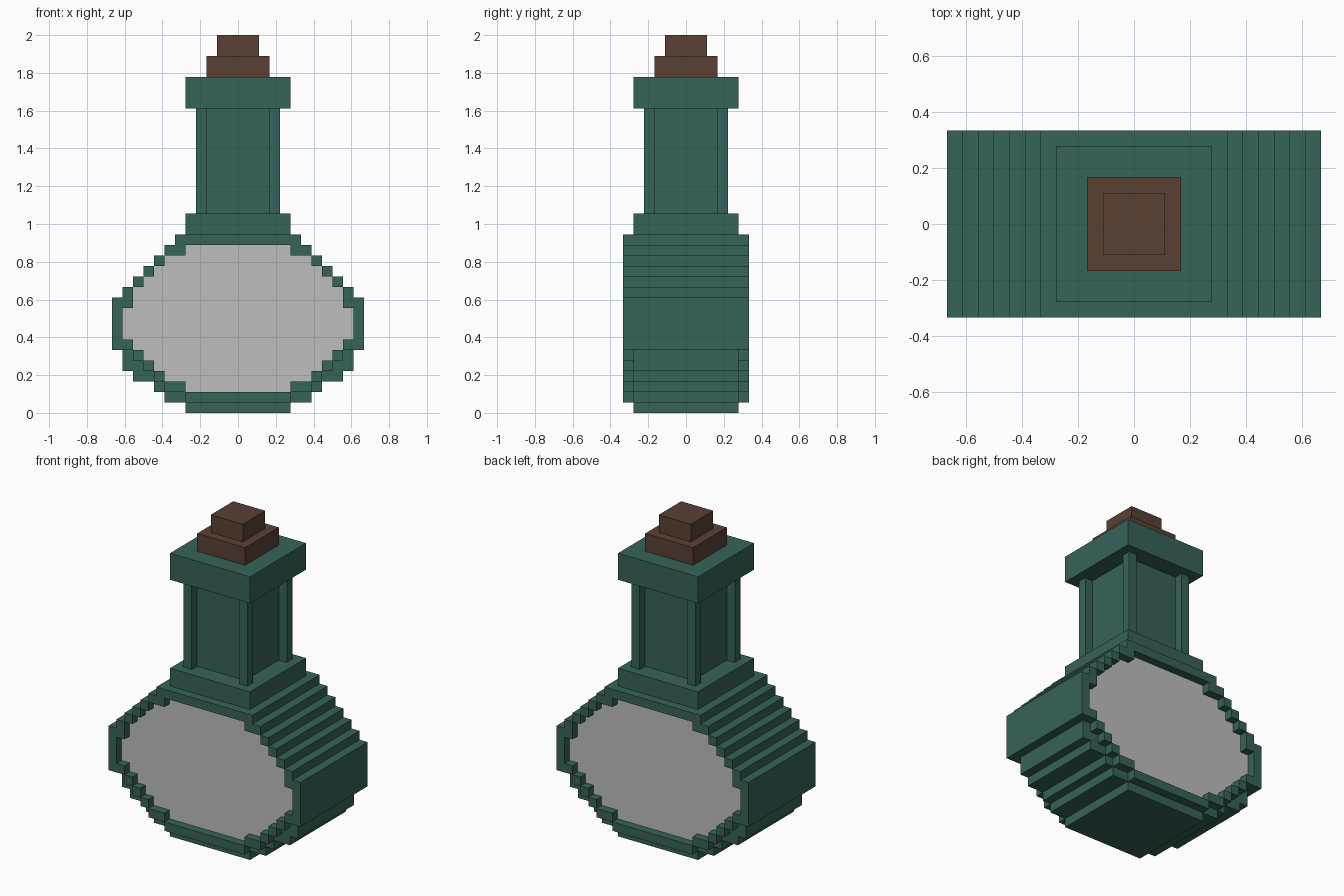
import bpy, bmesh
from mathutils import Vector

U = 2 / 36  # one block step

cube = bpy.data.objects.get("Cube")
if cube:
    bpy.data.objects.remove(cube, do_unlink=True)


def material(name, rgb):
    m = bpy.data.materials.new(name)
    m.use_nodes = True
    m.diffuse_color = (*rgb, 1)
    bsdf = next(n for n in m.node_tree.nodes if n.type == 'BSDF_PRINCIPLED')
    bsdf.inputs["Base Color"].default_value = (*rgb, 1)
    return m


GREEN = material("bottle green", (0.037, 0.125, 0.098))
BROWN = material("cork brown", (0.102, 0.051, 0.034))
GREY = material("pale grey", (0.515, 0.515, 0.515))


def finish(name, bm, mat):
    bmesh.ops.recalc_face_normals(bm, faces=bm.faces)
    me = bpy.data.meshes.new(name)
    bm.to_mesh(me)
    bm.free()
    me.materials.append(mat)
    ob = bpy.data.objects.new(name, me)
    bpy.context.collection.objects.link(ob)
    return ob


def box(name, mat, half, z0, z1, cx=0, cy=0):
    """Square block given in block steps."""
    bm = bmesh.new()
    bmesh.ops.create_cube(bm, size=1)
    for v in bm.verts:
        v.co = Vector((cx + v.co.x * 2 * half, cy + v.co.y * 2 * half,
                       z0 + (v.co.z + 0.5) * (z1 - z0))) * U
    return finish(name, bm, mat)


def stairs(rows, z0):
    """Stepped right-hand edge, bottom to top, from half-widths per row."""
    pts = []
    for i, w in enumerate(rows):
        if pts and pts[-1][0] == w:
            pts.pop()
        else:
            pts.append((w, z0 + i))
        pts.append((w, z0 + i + 1))
    return pts


def prism(name, mat, outline, y0, y1):
    """Extrude a right-half outline in y and mirror it to the left."""
    bm = bmesh.new()
    face = bm.faces.new([bm.verts.new((x * U, y0 * U, z * U)) for x, z in outline])
    ext = bmesh.ops.extrude_face_region(bm, geom=[face], use_keep_orig=True)
    moved = [g for g in ext["geom"] if isinstance(g, bmesh.types.BMVert)]
    bmesh.ops.translate(bm, verts=moved, vec=(0, (y1 - y0) * U, 0))
    # open the centre plane so the halves weld together
    seam = [f for f in bm.faces if all(abs(v.co.x) < 1e-6 for v in f.verts)]
    bmesh.ops.delete(bm, geom=seam, context='FACES')
    dup = bmesh.ops.duplicate(bm, geom=bm.verts[:] + bm.edges[:] + bm.faces[:])
    for g in dup["geom"]:
        if isinstance(g, bmesh.types.BMVert):
            g.co.x *= -1
    bmesh.ops.remove_doubles(bm, verts=bm.verts, dist=1e-5)
    return finish(name, bm, mat)


# Half-widths per row, from the bottom up
belly_rows = [7, 8, 10, 11, 11] + [12] * 5 + [11, 10, 9, 8, 7, 6]
rim_rows = [5, 7, 8, 9, 10] + [12] * 5 + [11, 10, 9, 8, 7, 6]
window_rows = [5, 7, 8, 9, 10, 11, 11, 11, 10, 10, 9, 8, 7, 5]

# Belly of the flask
prism("belly", GREEN, [(0, 1)] + stairs(belly_rows, 1) + [(0, 17)], -5, 5)

# Raised rims around the front and back windows
window = stairs(window_rows, 2)
ring = [(0, 1)] + stairs(rim_rows, 1) + [(0, 17), (0, 16)] + window[::-1] + [(0, 2)]
prism("front_rim", GREEN, ring, -6, -5)
prism("back_rim", GREEN, ring, 5, 6)

# Thin window panes
pane = [(0, 2)] + window + [(0, 16)]
prism("front_window", GREY, pane, -5.06, -5)
prism("back_window", GREY, pane, 5, 5.06)

# Foot, neck and lip
box("foot", GREEN, 5, 0, 1)
box("shoulder", GREEN, 5, 17, 19)
box("neck", GREEN, 3, 19, 29)
for sx, side in ((1, "left"), (-1, "right")):
    for sy, end in ((-1, "front"), (1, "back")):
        box(f"neck_post_{end}_{side}", GREEN, 0.5, 19, 29, 3.5 * sx, 3.5 * sy)
box("lip", GREEN, 5, 29, 32)

# Cork stopper
box("cork_base", BROWN, 3, 32, 34)
box("cork_top", BROWN, 2, 34, 36)
